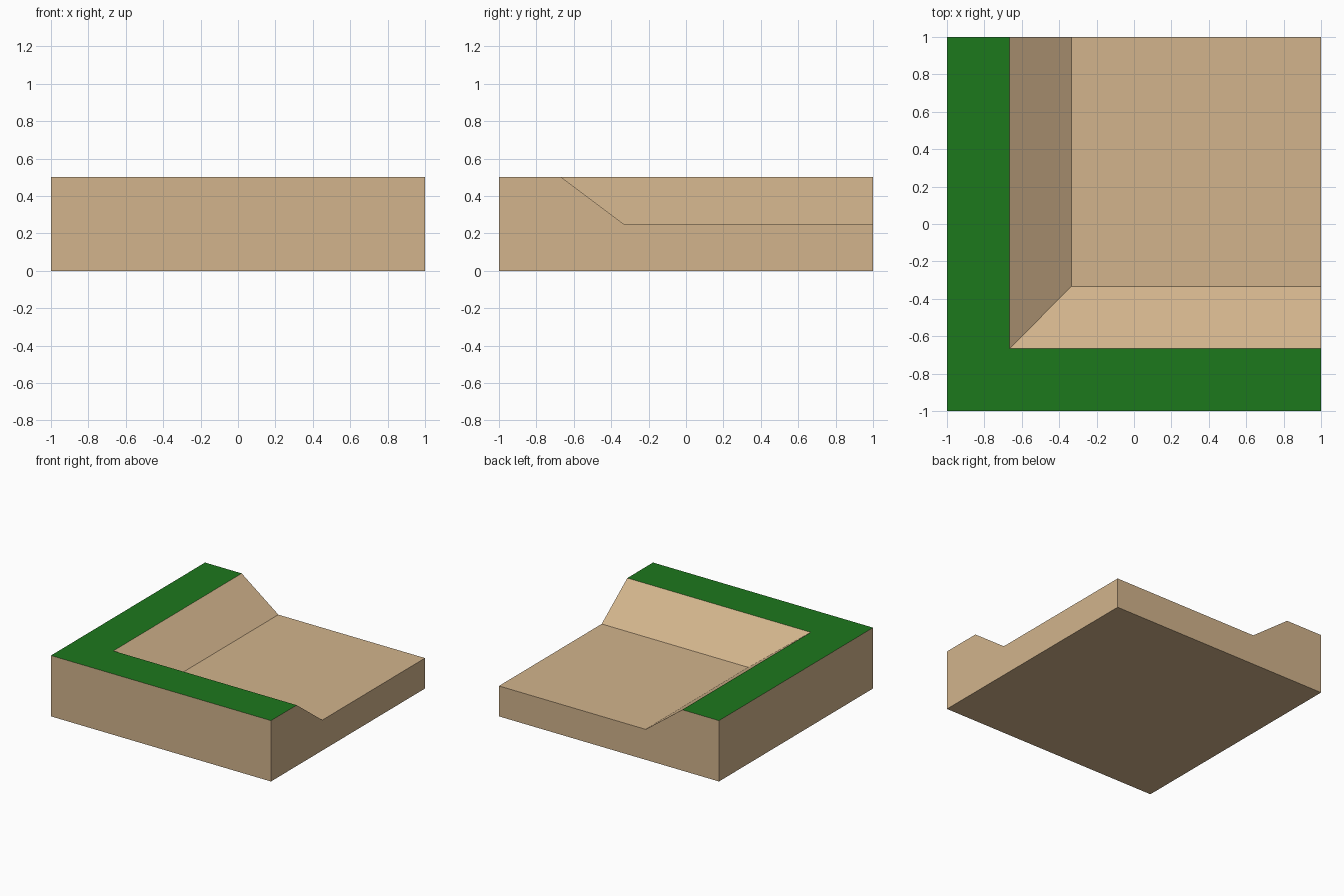
import bpy, bmesh

if "Cube" in bpy.data.objects:
    bpy.data.objects.remove(bpy.data.objects["Cube"])


def material(name, rgb):
    mat = bpy.data.materials.new(name)
    mat.diffuse_color = (*rgb, 1.0)
    mat.use_nodes = True
    mat.node_tree.nodes["Principled BSDF"].inputs["Base Color"].default_value = mat.diffuse_color
    return mat


bm = bmesh.new()


def band(t, z):
    """L-shaped contour: back end, corner, right end."""
    return [bm.verts.new(p) for p in ((t, 1, z), (t, t, z), (1, t, z))]


# L-shaped contours from the ground outline up and inward to the low floor
foot = band(-1, 0)
outer = band(-1, 0.5)
rim = band(-2 / 3, 0.5)
toe = band(-1 / 3, 0.25)
levels = [foot, outer, rim, toe]
foot_corner = bm.verts.new((1, 1, 0))
floor_corner = bm.verts.new((1, 1, 0.25))

# Outer walls, grassy rim and slopes
for a, b in zip(levels, levels[1:]):
    for i in range(2):
        face = bm.faces.new((a[i], a[i + 1], b[i + 1], b[i]))
        face.material_index = 1 if b is rim else 0

# Low floor and underside
bm.faces.new(toe + [floor_corner])
bm.faces.new(foot + [foot_corner])

# Back and right walls follow the cut profile
for end in (0, 2):
    bm.faces.new([lv[end] for lv in levels] + [floor_corner, foot_corner])

bmesh.ops.recalc_face_normals(bm, faces=bm.faces)
mesh = bpy.data.meshes.new("terrain_corner_tile")
bm.to_mesh(mesh)
bm.free()

# Sandy earth with grass on the raised rim
mesh.materials.append(material("earth", (0.645, 0.456, 0.262)))
mesh.materials.append(material("grass", (0.012, 0.188, 0.012)))
tile = bpy.data.objects.new("terrain_corner_tile", mesh)
bpy.context.collection.objects.link(tile)
